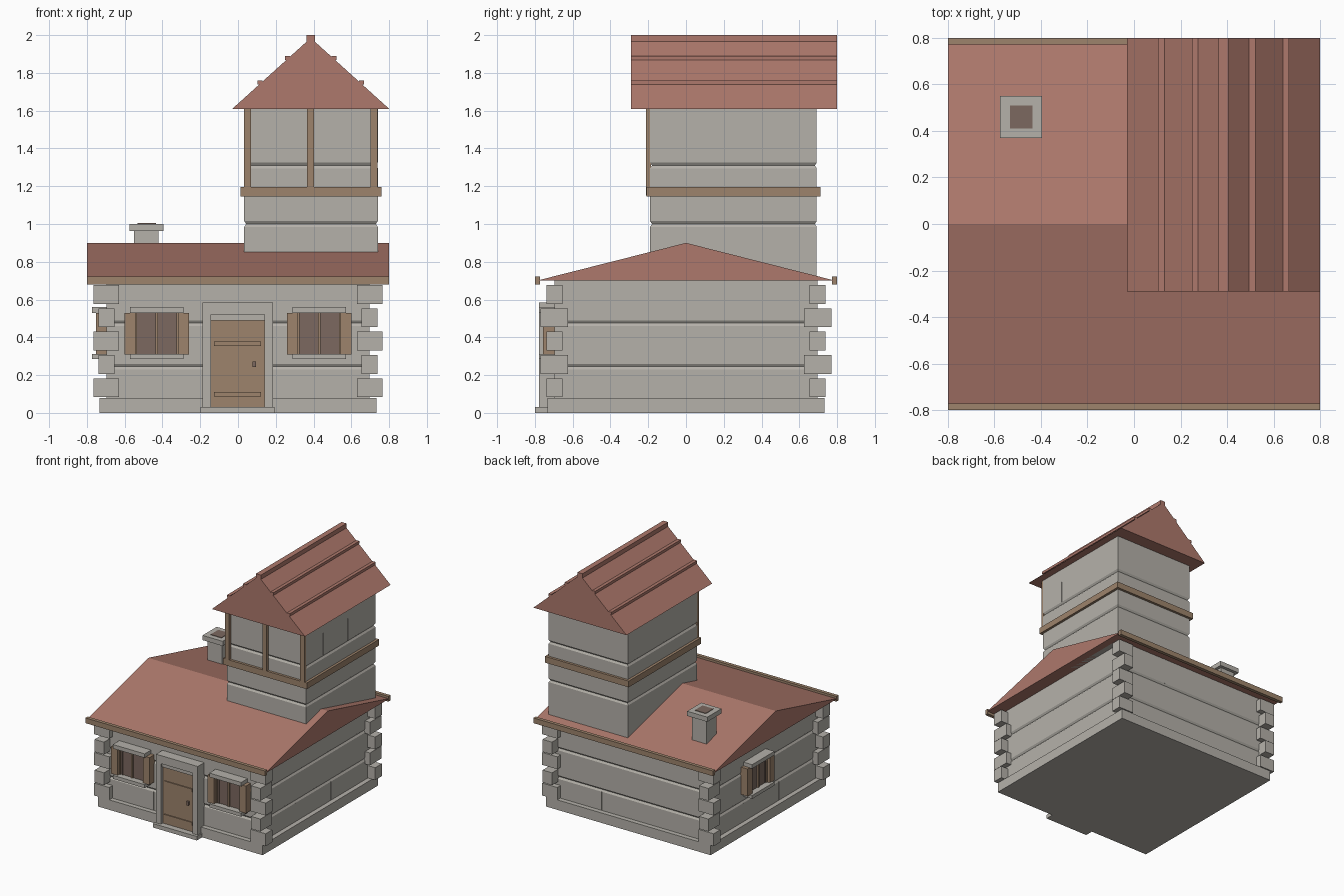
import bpy, bmesh
from math import pi
from mathutils import Matrix, Vector

if "Cube" in bpy.data.objects:
    bpy.data.objects.remove(bpy.data.objects["Cube"])


def material(name, rgb):
    m = bpy.data.materials.new(name)
    m.diffuse_color = (*rgb, 1)
    m.use_nodes = True
    m.node_tree.nodes["Principled BSDF"].inputs["Base Color"].default_value = m.diffuse_color
    return m


STONE = material("stone", (0.46, 0.44, 0.40))
TILE = material("tile", (0.42, 0.19, 0.15))
WOOD = material("wood", (0.34, 0.23, 0.15))
DARK = material("dark_wood", (0.20, 0.14, 0.115))


def mesh_object(name, verts, faces, mat, matrix=None):
    me = bpy.data.meshes.new(name)
    me.from_pydata(verts, [], faces)
    if matrix:
        me.transform(matrix)
    bm = bmesh.new()
    bm.from_mesh(me)
    bmesh.ops.recalc_face_normals(bm, faces=bm.faces)
    bm.to_mesh(me)
    bm.free()
    me.materials.append(mat)
    ob = bpy.data.objects.new(name, me)
    bpy.context.collection.objects.link(ob)
    return ob


def loft(name, rings, mat, matrix=None):
    """Join equal-sized rings of points and cap both ends."""
    n = len(rings[0])
    verts = [p for r in rings for p in r]
    faces = [(k * n + i, k * n + (i + 1) % n, (k + 1) * n + (i + 1) % n, (k + 1) * n + i)
             for k in range(len(rings) - 1) for i in range(n)]
    faces += [tuple(range(n)), tuple(range(len(verts) - n, len(verts)))]
    return mesh_object(name, verts, faces, mat, matrix)


def rect(x, y, z, inset=0):
    a, b, c, d = x[0] + inset, x[1] - inset, y[0] + inset, y[1] - inset
    return [(a, c, z), (b, c, z), (b, d, z), (a, d, z)]


def box(name, x, y, z, mat, matrix=None):
    return loft(name, [rect(x, y, z[0]), rect(x, y, z[1])], mat, matrix)


def stone_walls(name, x, y, z, grooves):
    """Rectangular walls with V-shaped joints between the courses."""
    rings = [rect(x, y, z[0])]
    for g in grooves:
        rings += [rect(x, y, g - 0.015), rect(x, y, g, 0.01), rect(x, y, g + 0.015)]
    loft(name, rings + [rect(x, y, z[1])], STONE)


# main house walls and plinth
stone_walls("house_walls", (-.695, .695), (-.695, .695), (.04, .71), (.245, .475))
box("plinth", (-.733, .733), (-.733, .733), (0, .08), STONE)

# upright stone joints on each wall
for side in range(4):
    turn = Matrix.Rotation(side * pi / 2, 4, 'Z')
    for x, z0, z1 in ((-.265, .08, .23), (.19, .08, .23), (.32, .26, .46), (-.28, .49, .70)):
        box("wall_joint", (x - .002, x + .002), (-.697, -.69), (z0, z1), STONE, turn)

# corner stones, alternating long and short
for sx in (-1, 1):
    for sy in (-1, 1):
        for i in range(5):
            hx, hy = ((.067, .042), (.042, .073))[i % 2]
            z = .083 + i * .1235
            cx, cy = sx * .697, sy * .697
            box("corner_stone", (cx - hx, cx + hx), (cy - hy, cy + hy), (z, z + .10), STONE)

# main roof and eaves boards
loft("main_roof", [[(x, -.79, .70), (x, .79, .70), (x, 0, .90)] for x in (-.80, .80)], TILE)
for s in (-1, 1):
    box("eaves_board", (-.80, .80), sorted((s * .772, s * .80)), (.68, .722), WOOD)

# tower, timber band and front posts
stone_walls("tower_walls", (.033, .74), (-.19, .692), (.70, 1.61), (1.0, 1.31))
box("tower_band", (.012, .76), (-.21, .712), (1.145, 1.195), WOOD)
for x in (.05, .384, .72):
    box("tower_post", (x - .019, x + .019), (-.212, -.185), (1.15, 1.61), WOOD)
for y in (.03, .34):
    box("tower_joint", (.735, .742), (y - .002, y + .002), (1.325, 1.50), STONE)

# tower roof with ridge cap and tile battens
RX = .385
loft("tower_roof", [[(RX - .415, y, 1.61), (RX + .415, y, 1.61), (RX, y, 1.985)]
                    for y in (-.29, .80)], TILE)
box("ridge_cap", (RX - .022, RX + .022), (-.29, .80), (1.955, 2.0), TILE)
for s in (-1, 1):
    for d, z in ((.268, 1.75), (.123, 1.88)):
        box("roof_batten", (RX + s * d - .013, RX + s * d + .013), (-.29, .80),
            (z - .012, z + .009), TILE)

# chimney
box("chimney_stack", (-.55, -.42), (.395, .525), (.72, .97), STONE)
box("chimney_cap", (-.575, -.395), (.37, .55), (.962, 1.0), STONE)
box("chimney_flue", (-.532, -.435), (.411, .508), (.98, 1.004), DARK)

# door with stone surround and step
box("door", (-.15, .145), (-.752, -.69), (.005, .50), WOOD)
for x in ((-.187, -.143), (.139, .185)):
    box("door_jamb", x, (-.777, -.69), (0, .53), STONE)
box("door_lintel", (-.187, .185), (-.777, -.69), (.52, .585), STONE)
box("door_head", (-.145, .14), (-.765, -.69), (.49, .52), STONE)
box("door_step", (-.198, .193), (-.80, -.70), (0, .032), STONE)
for z in (.098, .367):
    box("door_strap", (-.127, .123), (-.76, -.74), (z - .012, z + .012), WOOD)
box("door_handle", (.078, .096), (-.77, -.74), (.242, .272), DARK)


def window(matrix):
    """Shuttered window facing -y, centred on x = 0, wall plane at y = 0."""
    box("window_pane", (-.12, .12), (-.03, .01), (.305, .535), DARK, matrix)
    for x in (-.111, 0, .111):
        box("window_bar", (x - .007, x + .007), (-.04, 0), (.308, .53), WOOD, matrix)
    for x in (-.09, .09):
        box("pane_slat", (x - .004, x + .004), (-.034, 0), (.308, .53), DARK, matrix)
    for s in (-1, 1):
        box("shutter", sorted((s * .112, s * .17)), (-.06, .01), (.31, .53), WOOD, matrix)
    box("window_lintel", (-.142, .142), (-.08, .01), (.528, .56), STONE, matrix)
    box("window_sill", (-.142, .142), (-.08, .01), (.284, .312), STONE, matrix)


# two front windows and one in the left wall
for x in (-.43, .43):
    window(Matrix.Translation(Vector((x, -.697, 0))))
window(Matrix.Translation(Vector((-.693, .12, 0))) @ Matrix.Rotation(-pi / 2, 4, 'Z'))
